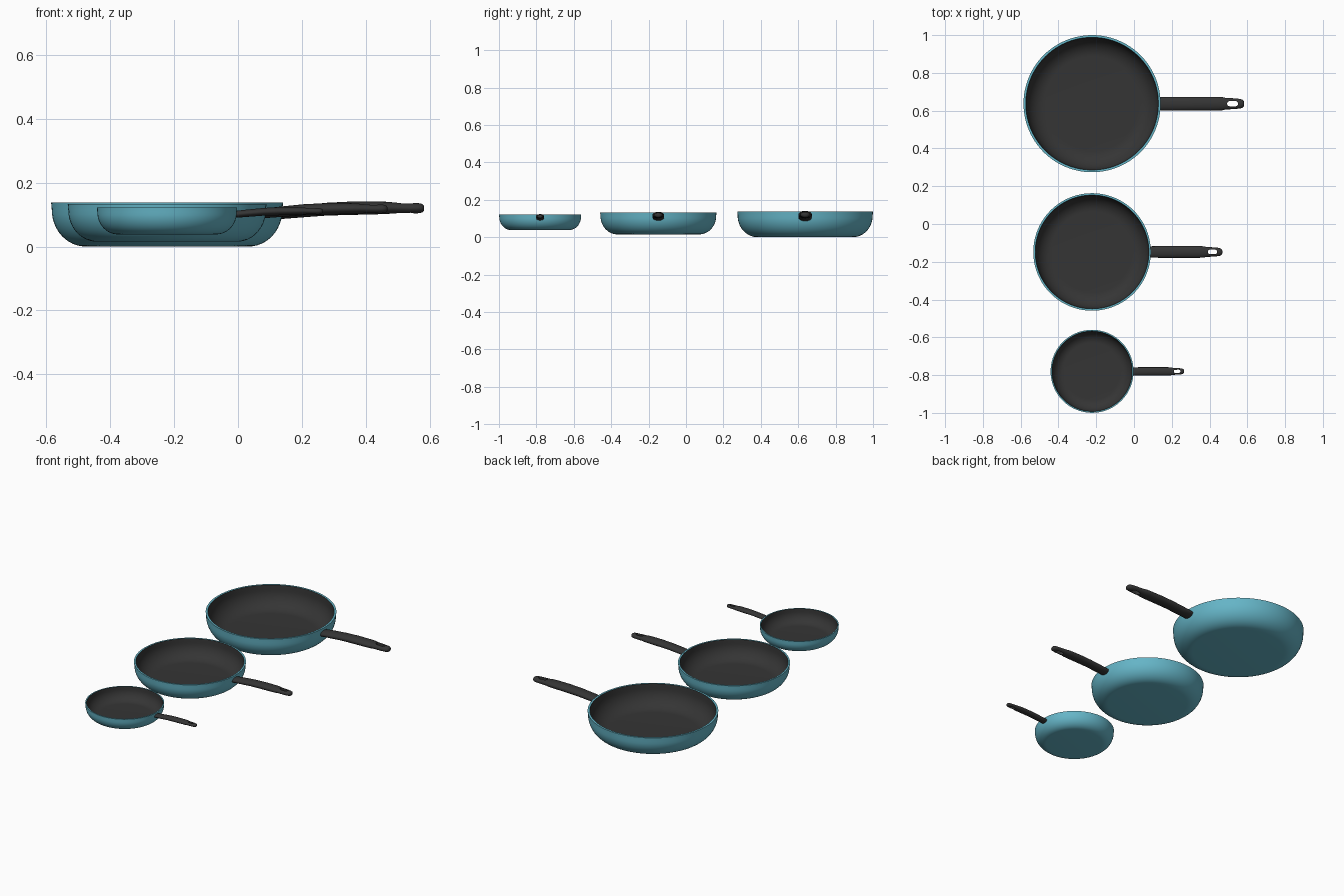
import bpy, bmesh, math

if "Cube" in bpy.data.objects:
    bpy.data.objects.remove(bpy.data.objects["Cube"])

SEG = 96


def material(name, rgb):
    m = bpy.data.materials.new(name)
    m.diffuse_color = (*rgb, 1)
    m.use_nodes = True
    m.node_tree.nodes["Principled BSDF"].inputs["Base Color"].default_value = m.diffuse_color
    return m


TEAL = material("teal_enamel", (0.13, 0.46, 0.57))
BLACK = material("black_coating", (0.035, 0.035, 0.035))


def finish(bm, name, mat, loc, s, angle=35):
    bmesh.ops.remove_doubles(bm, verts=bm.verts, dist=1e-5)
    me = bpy.data.meshes.new(name)
    bm.to_mesh(me)
    bm.free()
    ob = bpy.data.objects.new(name, me)
    bpy.context.collection.objects.link(ob)
    ob.location, ob.scale = loc, (s, s, s)
    if mat:
        me.materials.append(mat)
    smooth(ob, angle)
    return ob


def smooth(ob, angle=35):
    bpy.ops.object.select_all(action='DESELECT')
    ob.select_set(True)
    bpy.context.view_layer.objects.active = ob
    bpy.ops.object.shade_smooth_by_angle(angle=math.radians(angle))


def lathe(profile):
    bm = bmesh.new()
    vs = [bm.verts.new((r, 0, z)) for r, z in profile]
    es = [bm.edges.new(p) for p in zip(vs, vs[1:])]
    bmesh.ops.spin(bm, geom=vs + es, cent=(0, 0, 0), axis=(0, 0, 1),
                   angle=2 * math.pi, steps=SEG)
    bmesh.ops.remove_doubles(bm, verts=bm.verts, dist=1e-5)
    return bm


def bowl(r_flat, r_wall, z0, z_curve, z_top, n=12):
    # flat floor, elliptical corner, near-vertical wall
    pts = [(0, z0)]
    for i in range(n + 1):
        a = math.pi / 2 * i / n
        pts.append((r_flat + (r_wall - r_flat) * math.sin(a),
                    z0 + (z_curve - z0) * (1 - math.cos(a))))
    return pts + [(r_wall + 0.002, z_top)]


def loft(rings, n=32):
    # elliptical cross-sections along x: (x, z, half width, half height)
    bm = bmesh.new()
    loops = [[bm.verts.new((x, w * math.cos(2 * math.pi * i / n),
                            z + h * math.sin(2 * math.pi * i / n)))
              for i in range(n)] for x, z, w, h in rings]
    for a, b in zip(loops, loops[1:]):
        for i in range(n):
            j = (i + 1) % n
            bm.faces.new((a[i], a[j], b[j], b[i]))
    bm.faces.new(loops[0])
    bm.faces.new(loops[-1])
    bmesh.ops.recalc_face_normals(bm, faces=bm.faces)
    return bm


OUTER = bowl(0.255, 0.361, 0, 0.115, 0.138)
INNER = bowl(0.248, 0.349, 0.010, 0.115, 0.138)
HANDLE = [(0.350, 0.103, 0.030, 0.015), (0.356, 0.104, 0.035, 0.018),
          (0.42, 0.110, 0.036, 0.019), (0.50, 0.117, 0.036, 0.020),
          (0.58, 0.120, 0.036, 0.021), (0.66, 0.121, 0.036, 0.020),
          (0.690, 0.121, 0.035, 0.019), (0.705, 0.121, 0.031, 0.0175),
          (0.76, 0.120, 0.028, 0.0165), (0.785, 0.120, 0.025, 0.016),
          (0.797, 0.120, 0.021, 0.014), (0.803, 0.120, 0.014, 0.010),
          (0.805, 0.120, 0.006, 0.005)]


def pan(size, s, y, z):
    loc = (-0.222, y, z)
    # coloured outer shell with flat rim
    bm = lathe(OUTER + [INNER[-1]])
    bmesh.ops.recalc_face_normals(bm, faces=bm.faces)
    if sum(f.normal.z * f.calc_area() for f in bm.faces if f.calc_center_median().z < .02) > 0:
        bmesh.ops.reverse_faces(bm, faces=bm.faces)
    finish(bm, size + "_pan_body", TEAL, loc, s)
    # dark inner lining, facing up
    bm = lathe(INNER)
    bmesh.ops.recalc_face_normals(bm, faces=bm.faces)
    if sum(f.normal.z for f in bm.faces) < 0:
        bmesh.ops.reverse_faces(bm, faces=bm.faces)
    finish(bm, size + "_pan_lining", BLACK, loc, s)
    # handle with hanging slot
    handle = finish(loft(HANDLE), size + "_pan_handle", BLACK, loc, s)
    bm = bmesh.new()
    base = []
    for i in range(32):
        a = 2 * math.pi * i / 32
        c, d = math.cos(a), math.sin(a)
        base.append(bm.verts.new((0.744 + 0.015 * c + math.copysign(0.014, c),
                                  0.014 * d, 0.05)))
    f = bm.faces.new(base)
    ext = bmesh.ops.extrude_face_region(bm, geom=[f])["geom"]
    bmesh.ops.translate(bm, vec=(0, 0, 0.15),
                        verts=[v for v in ext if isinstance(v, bmesh.types.BMVert)])
    bmesh.ops.recalc_face_normals(bm, faces=bm.faces)
    cutter = finish(bm, size + "_slot_cutter", BLACK, loc, s)
    cut = handle.modifiers.new("hanging_slot", 'BOOLEAN')
    cut.object, cut.solver = cutter, 'EXACT'
    bpy.context.view_layer.objects.active = handle
    bpy.ops.object.modifier_apply(modifier=cut.name)
    bpy.data.objects.remove(cutter)
    smooth(handle)


pan("large", 1.0, 0.637, 0.0)
pan("medium", 0.857, -0.148, 0.015)
pan("small", 0.605, -0.78, 0.038)
